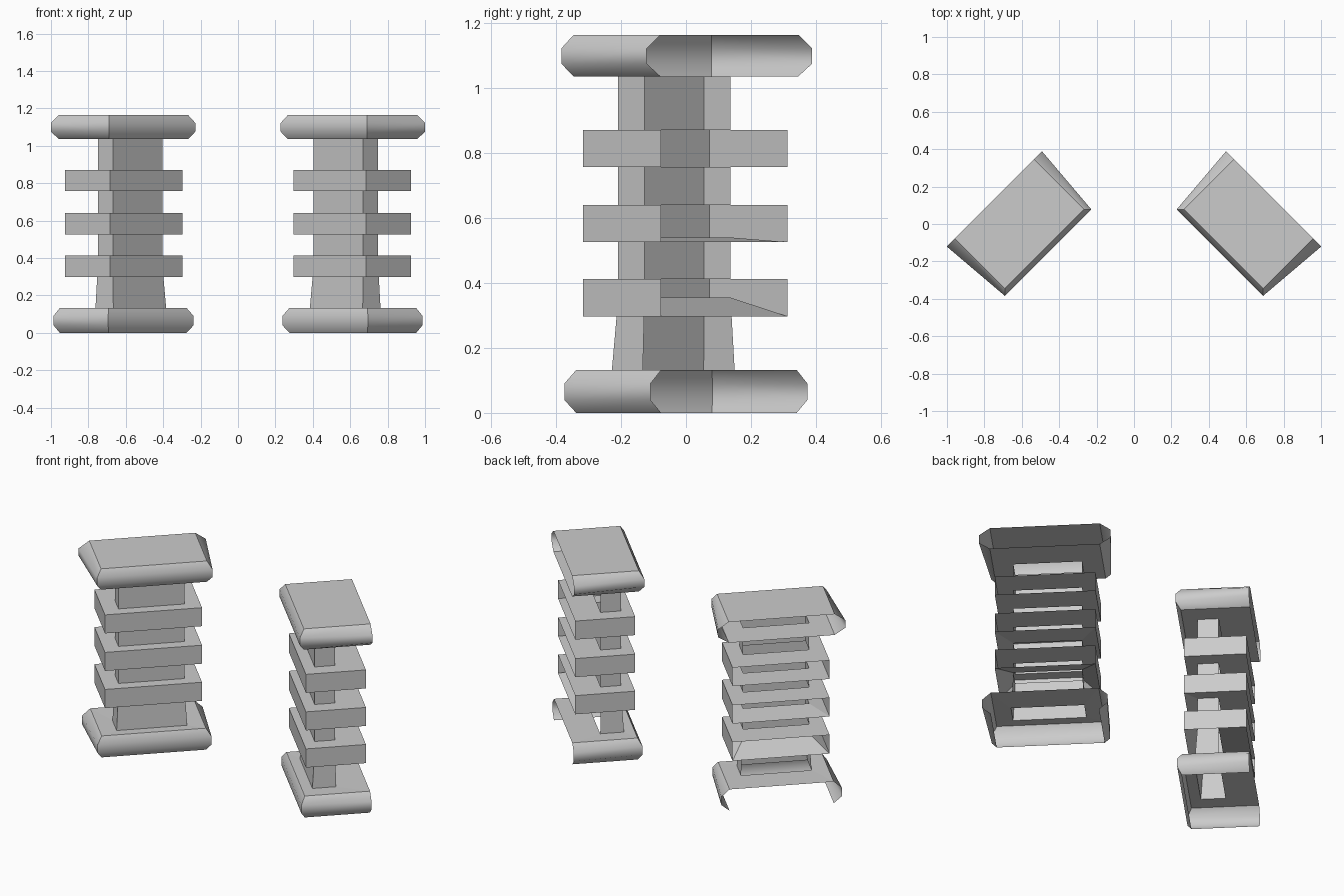
import bpy, bmesh
from math import sqrt

if "Cube" in bpy.data.objects:
    bpy.data.objects.remove(bpy.data.objects["Cube"])

CENTRE = 0.433        # middle of a pillar along its long direction
R2 = sqrt(2)


def ring(z, half_front, half_back, front, back, soft=False):
    """Plan outline turned 45 degrees: back-left, front-left, front-right, back-right."""
    plan = [(-half_back, back), (-half_front, front), (half_front, front), (half_back, back)]
    pts = [((CENTRE + u + d) / R2, (d - CENTRE - u) / R2, z) for u, d in plan]
    return pts, soft


def loft(name, rings, ledges, top=False):
    """Skin the rings upward. Rear walls stay open; only ledges run all the way round."""
    bm = bmesh.new()
    rows = [[bm.verts.new(p) for p in pts] for pts, _ in rings]
    for k, (a, b) in enumerate(zip(rows, rows[1:])):
        for i in range(4 if k in ledges else 3):
            j = (i + 1) % 4
            bm.faces.new((a[i], a[j], b[j], b[i]))
    if top:
        bm.faces.new(rows[-1])
    # smooth only across the rounded edge rings
    soft = {v for row, (_, s) in zip(rows, rings) if s for v in row}
    for f in bm.faces:
        f.smooth = any(v in soft for v in f.verts)
    for e in bm.edges:
        v, w = e.verts
        e.smooth = v in soft and w in soft and abs(v.co.z - w.co.z) < 1e-5
    me = bpy.data.meshes.new(name)
    bm.to_mesh(me)
    bm.free()
    ob = bpy.data.objects.new(name, me)
    bpy.context.collection.objects.link(ob)
    ob.modifiers.new("Mirror", "MIRROR").use_mirror_merge = False
    return ob


def column(z, half=0.187, front=0.325, back=0.44):
    return ring(z, half, half, front, back)


def slab(z):
    return ring(z, 0.275, 0.275, 0.26, 0.60)


# base: rounded plinth, open underneath, with a ledge in to the column
loft("base", [
    ring(0.0, 0.295, 0.295, 0.25, 0.62),
    ring(0.04, 0.323, 0.342, 0.226, 0.62, True),
    ring(0.09, 0.323, 0.342, 0.226, 0.62, True),
    ring(0.132, 0.295, 0.295, 0.25, 0.62),
    column(0.13, 0.20, 0.31, 0.445),
], ledges={3})

# ribbed column: three slabs stepping out of the shaft
shaft = [column(0.13, 0.20, 0.31, 0.445)]
ledges = set()
for low, high, inner in [(0.297, 0.412, 0.355), (0.526, 0.64, 0.54), (0.757, 0.871, 0.757)]:
    n = len(shaft)
    ledges |= {n, n + 2}
    shaft += [column(inner), slab(low), slab(high), column(high)]
shaft.append(column(1.036))
loft("ribbed_column", shaft, ledges)

# cap: rounded top block with a ledge below and a flat top
loft("cap", [
    column(1.036),
    ring(1.036, 0.30, 0.30, 0.244, 0.622),
    ring(1.075, 0.327, 0.36, 0.217, 0.622, True),
    ring(1.122, 0.327, 0.36, 0.217, 0.622, True),
    ring(1.164, 0.30, 0.30, 0.244, 0.622),
], ledges={0}, top=True)
